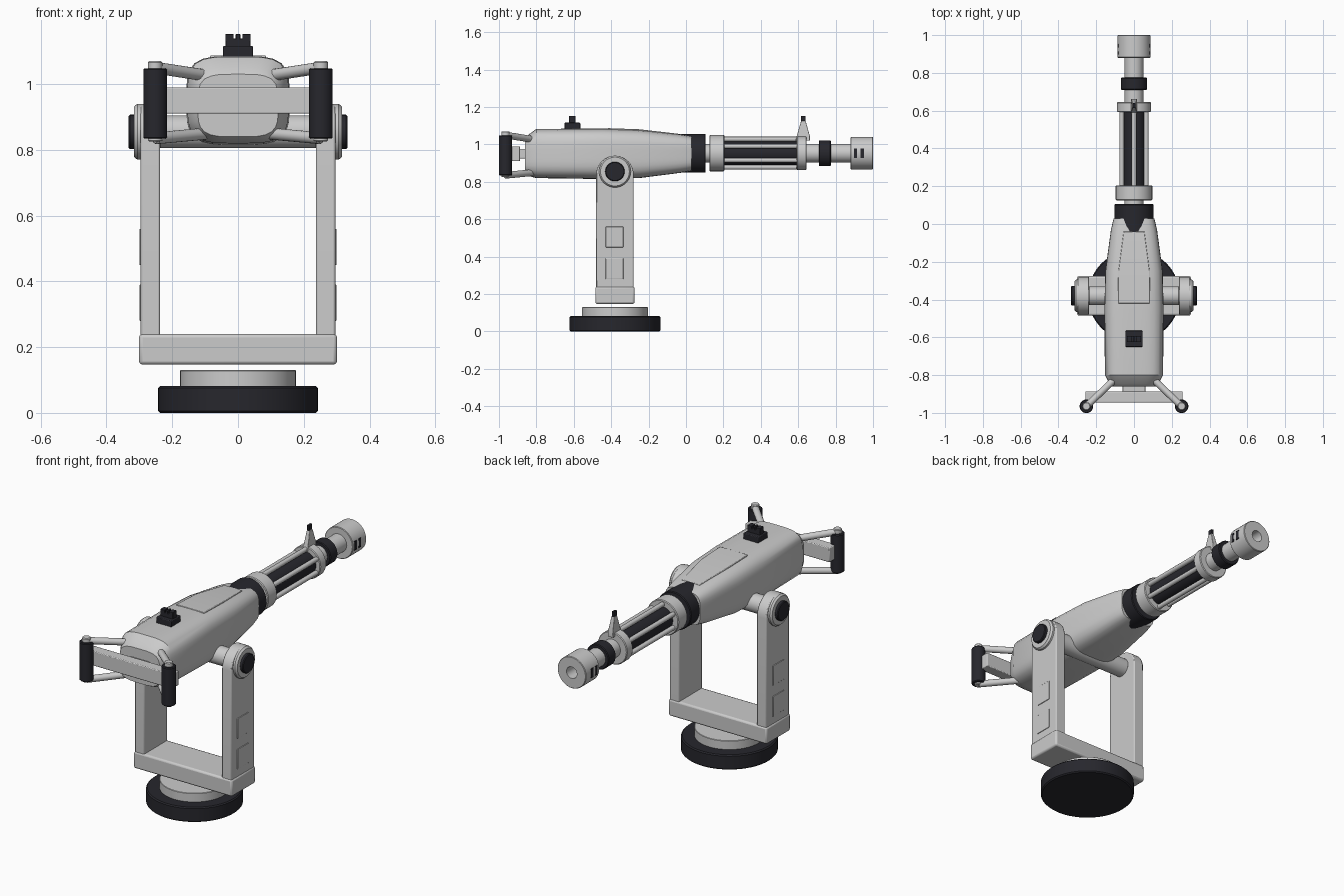
import bpy, bmesh
from math import sin, cos, pi, radians
from mathutils import Vector, Matrix

if "Cube" in bpy.data.objects:
    bpy.data.objects.remove(bpy.data.objects["Cube"])

dark = bpy.data.materials.new("dark_rubber")
dark.diffuse_color = (0.02, 0.02, 0.026, 1)
dark.use_nodes = True
dark.node_tree.nodes["Principled BSDF"].inputs["Base Color"].default_value = dark.diffuse_color
AXIS_Z = 0.953      # barrel axis height
PIVOT_Y, PIVOT_Z = -0.38, 0.855


def finish(name, bm, mat=None, bevel=0.0):
    bmesh.ops.recalc_face_normals(bm, faces=bm.faces)
    me = bpy.data.meshes.new(name)
    bm.to_mesh(me)
    bm.free()
    ob = bpy.data.objects.new(name, me)
    bpy.context.collection.objects.link(ob)
    if mat:
        me.materials.append(mat)
    if bevel:
        mod = ob.modifiers.new("bevel", 'BEVEL')
        mod.width, mod.segments, mod.limit_method = bevel, 2, 'ANGLE'
    bpy.ops.object.select_all(action='DESELECT')
    ob.select_set(True)
    bpy.context.view_layer.objects.active = ob
    bpy.ops.object.shade_smooth_by_angle(angle=radians(35))
    return ob


def skin(name, rings, mat=None, bevel=0.0):
    """Join rings of points into a closed, capped skin."""
    bm = bmesh.new()
    vs = [[bm.verts.new(p) for p in r] for r in rings]
    n = len(vs[0])
    for a, b in zip(vs, vs[1:]):
        for i in range(n):
            bm.faces.new((a[i], a[(i + 1) % n], b[(i + 1) % n], b[i]))
    bm.faces.new(vs[0])
    bm.faces.new(vs[-1])
    return finish(name, bm, mat, bevel)


def lathe(name, start, direction, profile, mat=None, n=32):
    """Revolve (distance, radius) pairs about a line."""
    rot = Vector(direction).to_track_quat('Z', 'Y')
    rings = [[Vector(start) + rot @ Vector((r * cos(2 * pi * i / n), r * sin(2 * pi * i / n), t))
              for i in range(n)] for t, r in profile]
    return skin(name, rings, mat)


def rod(name, a, b, r, mat=None, n=32, c=0.004):
    d = Vector(b) - Vector(a)
    L = d.length
    return lathe(name, a, d, [(0, r - c), (c, r), (L - c, r), (L, r - c)], mat, n)


def box(name, lo, hi, mat=None, bevel=0.004):
    lo, hi = Vector(lo), Vector(hi)
    bm = bmesh.new()
    bmesh.ops.create_cube(bm, size=1, matrix=Matrix.Translation((lo + hi) / 2) @ Matrix.Diagonal((*(hi - lo), 1)))
    return finish(name, bm, mat, bevel)


def along_barrel(name, y0, y1, r, mat=None):
    return rod(name, (0, y0, AXIS_Z), (0, y1, AXIS_Z), r, mat)


def section(y, w, zb, zt, n=40):
    """Rounded-square cross-section of the receiver."""
    pts = []
    for i in range(n):
        c, s = cos(2 * pi * i / n), sin(2 * pi * i / n)
        k = (c ** 4 + s ** 4) ** -0.25
        pts.append((w * c * k, y, (zb + zt) / 2 + (zt - zb) / 2 * s * k))
    return pts


# Base
rod("base_disc", (0, PIVOT_Y, 0), (0, PIVOT_Y, 0.082), 0.243, dark, 64, 0.006)
rod("base_turntable", (0, PIVOT_Y, 0.08), (0, PIVOT_Y, 0.13), 0.176, None, 64, 0.002)

# Yoke
box("yoke_crossbar", (-0.301, -0.485, 0.147), (0.301, -0.275, 0.24), None, 0.01)
for sx in (-1, 1):
    arm = [(-0.1, 0.2), (0.1, 0.2)] + [(0.1 * cos(a), PIVOT_Z - 0.015 + 0.1 * sin(a))
                                      for a in [pi * i / 20 for i in range(21)]]
    skin("yoke_arm", [[(sx * x, PIVOT_Y + y, z) for y, z in arm] for x in (0.237, 0.296)], None, 0.005)
    lathe("yoke_hub", (sx * 0.238, PIVOT_Y, PIVOT_Z), (sx, 0, 0),
          [(0, 0.085), (0.068, 0.085), (0.078, 0.077)], None, 40)
    rod("hub_cap", (sx * 0.31, PIVOT_Y, PIVOT_Z), (sx * 0.333, PIVOT_Y, PIVOT_Z), 0.052, dark)
    for z in (0.28, 0.45):
        x = sorted((sx * 0.29, sx * 0.2995))
        box("arm_panel", (x[0], -0.43, z), (x[1], -0.335, z + 0.11), None, 0.002)
rod("pivot_axle", (-0.24, PIVOT_Y, PIVOT_Z), (0.24, PIVOT_Y, PIVOT_Z), 0.05)

# Receiver body and top lid
skin("receiver", [section(*s) for s in (
    (-0.86, 0.122, 0.84, 1.03), (-0.845, 0.13, 0.832, 1.05), (-0.80, 0.154, 0.82, 1.083),
    (-0.45, 0.157, 0.815, 1.085), (-0.25, 0.152, 0.82, 1.078),
    (-0.03, 0.122, 0.848, 1.053), (0.03, 0.108, 0.86, 1.042))])
skin("top_lid", [[(-w, y, 1.0), (w, y, 1.0), (w, y, z), (-w, y, z)] for y, w, z in (
    (-0.42, 0.085, 1.087), (-0.25, 0.083, 1.081), (-0.04, 0.055, 1.057))], None, 0.003)

# Barrel and shroud
along_barrel("front_collar", -0.05, 0.105, 0.104, dark)
along_barrel("barrel", 0.05, 0.9, 0.05)
along_barrel("shroud_rear_ring", 0.125, 0.205, 0.097)
along_barrel("shroud_core", 0.2, 0.6, 0.063, dark)
along_barrel("shroud_front_ring", 0.592, 0.645, 0.09)
for i in range(6):
    a = radians(30 + 60 * i)
    x, z = 0.075 * cos(a), AXIS_Z + 0.075 * sin(a)
    rod("shroud_rail", (x, 0.2, z), (x, 0.6, z), 0.013, None, 12, 0.002)
along_barrel("barrel_band", 0.71, 0.775, 0.069, dark)

# Muzzle with bore and side slots
lathe("muzzle", (0, 0.88, AXIS_Z), (0, 1, 0),
      [(0, 0.084), (0.003, 0.087), (0.117, 0.087), (0.12, 0.084), (0.12, 0.032), (0.04, 0.032)], None, 40)
for sx in (-1, 1):
    x = sorted((sx * 0.078, sx * 0.0875))
    for y0, y1 in ((0.897, 0.914), (0.934, 0.953)):
        box("muzzle_slot", (x[0], y0, 0.928), (x[1], y1, 0.978), dark, 0)

# Sights
skin("front_sight_post", [[(sx * wx, y, z) for wx, y, z in (
    (0.016, 0.585, 1.02), (0.016, 0.662, 1.02), (0.016, 0.662, 1.045),
    (0.009, 0.64, 1.125), (0.009, 0.615, 1.125))] for sx in (-1, 1)], None, 0.002)
box("front_sight_tip", (-0.007, 0.614, 1.115), (0.007, 0.64, 1.153), dark, 0.002)
box("rear_sight_base", (-0.046, -0.65, 1.075), (0.046, -0.565, 1.116), dark)
box("rear_sight_block", (-0.038, -0.625, 1.11), (0.038, -0.592, 1.138), dark, 0.002)
for x0, x1 in ((-0.038, -0.013), (-0.006, 0.006), (0.013, 0.038)):
    box("rear_sight_leaf", (x0, -0.625, 1.13), (x1, -0.592, 1.152), dark, 0.001)

# Rear handles
box("handle_crossbar", (-0.258, -0.945, 0.91), (0.258, -0.887, 0.99))
box("crossbar_mount", (-0.06, -0.9, 0.925), (0.06, -0.85, 0.975))
for sx in (-1, 1):
    x, y = sx * 0.252, -0.965
    rod("handle_grip", (x, y, 0.834), (x, y, 1.048), 0.036, dark)
    for inner, outer, s in ((1.025, 1.05, 1), (0.85, 0.835, -1)):
        rod("handle_strut", (sx * 0.09, -0.81, inner), (x, y, outer), 0.018, None, 16)
    rod("handle_pin", (x, y, 0.825), (x, y, 1.07), 0.022, None, 20)
